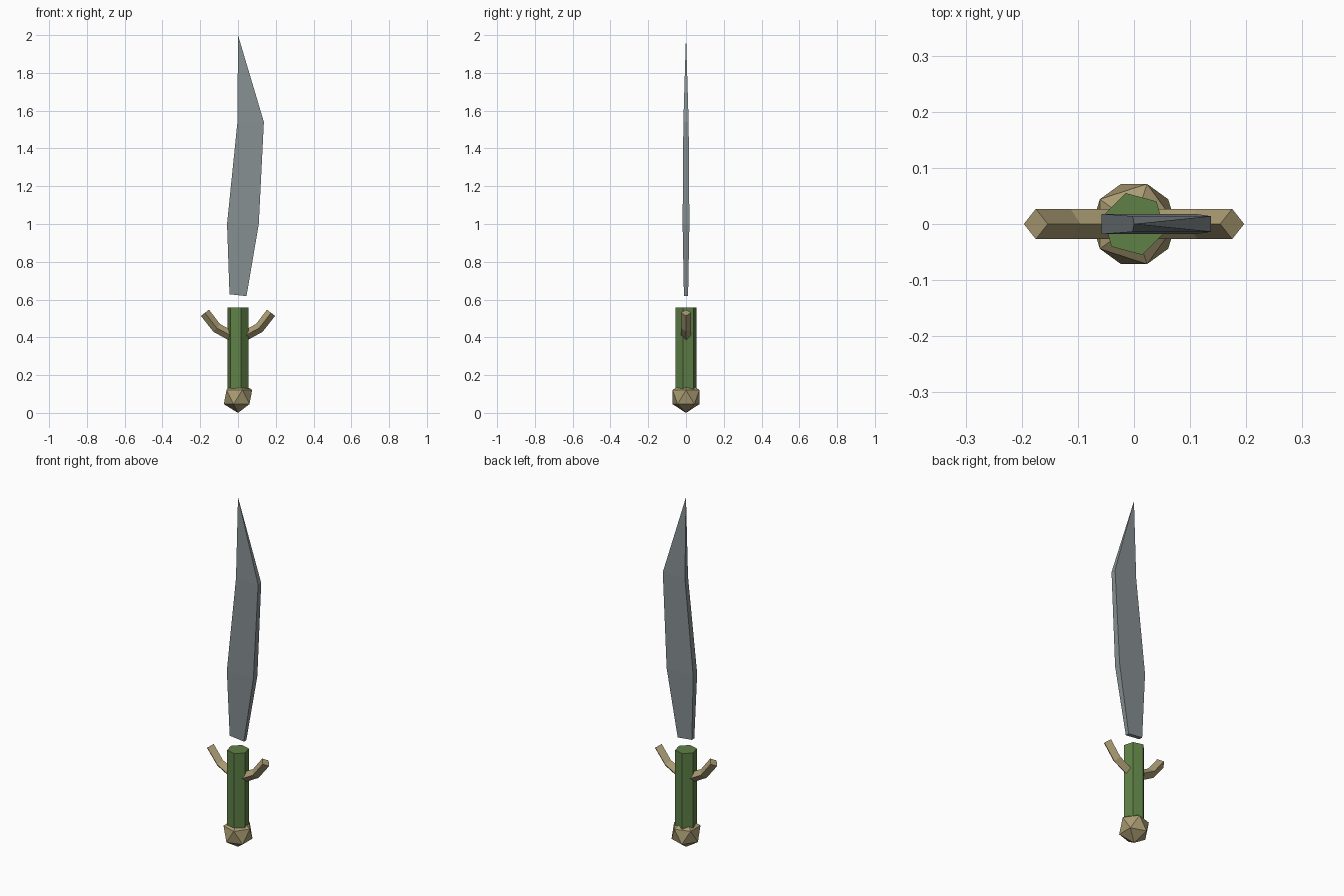
import bpy, bmesh
from math import radians
from mathutils import Vector, Matrix

cube = bpy.data.objects.get("Cube")
if cube:
    bpy.data.objects.remove(cube, do_unlink=True)


def material(name, rgb):
    m = bpy.data.materials.new(name)
    m.use_nodes = True
    m.diffuse_color = (*rgb, 1)
    m.node_tree.nodes["Principled BSDF"].inputs["Base Color"].default_value = (*rgb, 1)
    return m


steel = material("grey steel", (0.24, 0.275, 0.285))
green = material("green grip", (0.115, 0.22, 0.062))
bone = material("tan bone", (0.40, 0.33, 0.17))


def finish(name, bm, mat):
    bmesh.ops.recalc_face_normals(bm, faces=bm.faces)
    mesh = bpy.data.meshes.new(name)
    bm.to_mesh(mesh)
    bm.free()
    mesh.materials.append(mat)
    obj = bpy.data.objects.new(name, mesh)
    bpy.context.collection.objects.link(obj)
    return obj


def loft(name, rings, mat, tip=None):
    """Skin a run of equal rings, capped at both ends or closed to a tip."""
    bm = bmesh.new()
    rows = [[bm.verts.new(p) for p in ring] for ring in rings]
    n = len(rows[0])
    for a, b in zip(rows, rows[1:]):
        for i in range(n):
            j = (i + 1) % n
            bm.faces.new((a[i], a[j], b[j], b[i]))
    bm.faces.new(rows[0])
    if tip:
        point = bm.verts.new(tip)
        for i in range(n):
            bm.faces.new((rows[-1][i], rows[-1][(i + 1) % n], point))
    else:
        bm.faces.new(rows[-1])
    return finish(name, bm, mat)


# Blade: back edge, front edge and half thickness at each level
levels = [((-0.045, 0.628), (0.045, 0.618), 0.011),
          ((-0.058, 1.0), (0.11, 1.0), 0.018),
          ((-0.003, 1.54), (0.137, 1.54), 0.014)]
rings = [[(a[0], -t, a[1]), (b[0], -t, b[1]), (b[0], t, b[1]), (a[0], t, a[1])]
         for a, b, t in levels]
loft("blade", rings, steel, tip=(0, 0, 2))

# Grip: six-sided rod
bm = bmesh.new()
bmesh.ops.create_cone(bm, cap_ends=True, segments=6, radius1=0.057, radius2=0.057,
                      depth=0.455,
                      matrix=Matrix.Translation((0, 0, 0.33)) @ Matrix.Rotation(radians(15), 4, "Z"))
finish("grip", bm, green)

# Pommel: twenty-sided knob
bm = bmesh.new()
bmesh.ops.create_icosphere(bm, subdivisions=1, radius=0.084,
                           matrix=Matrix.Translation((0, 0, 0.084)))
finish("pommel", bm, bone)

# Guard prongs: bent bars with a diamond section, one per side
path = [Vector((0.01, 0, 0.394)), Vector((0.113, 0, 0.45)), Vector((0.175, 0, 0.53))]
half = 0.027
for side, name in ((1, "left_guard_prong"), (-1, "right_guard_prong")):
    rings = []
    for i, p in enumerate(path):
        dirs = [(b - a).normalized() for a, b in zip(path, path[1:])]
        d = (dirs[max(i - 1, 0)] + dirs[min(i, len(dirs) - 1)]).normalized()
        up = Vector((-d.z, 0, d.x)) * half
        across = Vector((0, half, 0))
        ring = [p + up, p + across, p - up, p - across]
        rings.append([(v.x * side, v.y, v.z) for v in ring])
    loft(name, rings, bone)
